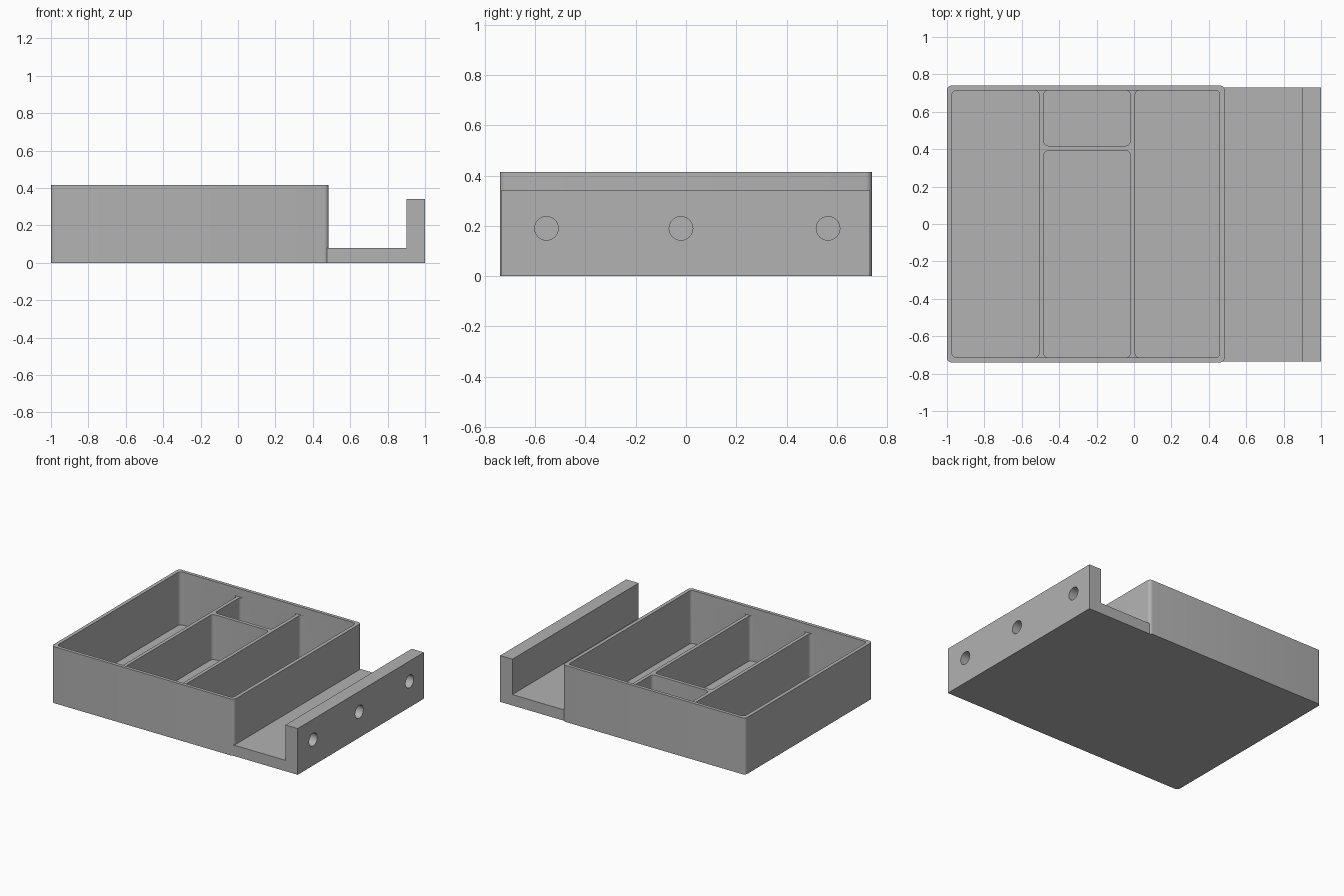
import bpy
import bmesh
import math
from mathutils import Matrix

if "Cube" in bpy.data.objects:
    bpy.data.objects.remove(bpy.data.objects["Cube"], do_unlink=True)

grey = bpy.data.materials.new("plain_grey")
grey.use_nodes = True
colour = (0.445, 0.445, 0.445, 1)
grey.diffuse_color = colour
grey.node_tree.nodes["Principled BSDF"].inputs["Base Color"].default_value = colour


def make_object(name, bm):
    bmesh.ops.recalc_face_normals(bm, faces=bm.faces)
    mesh = bpy.data.meshes.new(name)
    bm.to_mesh(mesh)
    bm.free()
    mesh.materials.append(grey)
    ob = bpy.data.objects.new(name, mesh)
    bpy.context.collection.objects.link(ob)
    return ob


def prism(name, outline, direction):
    """Extrude a closed outline along a direction."""
    bm = bmesh.new()
    face = bm.faces.new([bm.verts.new(p) for p in outline])
    new = bmesh.ops.extrude_face_region(bm, geom=[face])["geom"]
    verts = [v for v in new if isinstance(v, bmesh.types.BMVert)]
    bmesh.ops.translate(bm, verts=verts, vec=direction)
    return make_object(name, bm)


def rounded_box(name, x0, x1, y0, y1, z0, z1, r, steps=6):
    """Box with rounded vertical edges."""
    corners = [(x1 - r, y1 - r), (x0 + r, y1 - r), (x0 + r, y0 + r), (x1 - r, y0 + r)]
    outline = []
    for i, (cx, cy) in enumerate(corners):
        for k in range(steps + 1):
            a = math.pi / 2 * (i + k / steps)
            outline.append((cx + r * math.cos(a), cy + r * math.sin(a), z0))
    return prism(name, outline, (0, 0, z1 - z0))


def cut(target, cutter):
    """Subtract a cutter, then discard it."""
    mod = target.modifiers.new("cut", "BOOLEAN")
    mod.operation = "DIFFERENCE"
    mod.solver = "EXACT"
    mod.object = cutter
    bpy.ops.object.select_all(action="DESELECT")
    target.select_set(True)
    bpy.context.view_layer.objects.active = target
    bpy.ops.object.modifier_apply(modifier=mod.name)
    bpy.data.objects.remove(cutter, do_unlink=True)


# Tray: shared opening above four pockets, leaving lower dividers
left, right, back = -0.973, 0.458, 0.715
floor, divider_top, rim = 0.025, 0.355, 0.415
tray = rounded_box("tray", -1, 0.485, -0.74, 0.74, 0, rim, 0.025)
cut(tray, rounded_box("opening", left, right, -back, back, divider_top, 0.5, 0.025))
pockets = [
    (left, -0.508, -back, back),
    (-0.482, -0.02, -back, 0.392),
    (-0.482, -0.02, 0.418, back),
    (0.006, right, -back, back),
]
for x0, x1, y0, y1 in pockets:
    cut(tray, rounded_box("pocket", x0, x1, y0, y1, floor, divider_top + 0.02, 0.025))

# Bracket: L-shaped profile beside the tray
profile = [(0.475, 0), (1, 0), (1, 0.34), (0.9, 0.34), (0.9, 0.08), (0.475, 0.08)]
bracket = prism("mounting_bracket", [(x, -0.735, z) for x, z in profile], (0, 1.466, 0))

# Blind round holes in the outer face of the bracket
for y in (-0.555, -0.02, 0.565):
    bm = bmesh.new()
    place = Matrix.Translation((1, y, 0.19)) @ Matrix.Rotation(math.pi / 2, 4, "Y")
    bmesh.ops.create_cone(bm, cap_ends=True, segments=32, radius1=0.047,
                          radius2=0.047, depth=0.16, matrix=place)
    cut(bracket, make_object("hole", bm))

# Smooth the rounded surfaces, keep sharp edges
for ob in (tray, bracket):
    bpy.ops.object.select_all(action="DESELECT")
    ob.select_set(True)
    bpy.context.view_layer.objects.active = ob
    bpy.ops.object.shade_smooth_by_angle(angle=math.radians(30))
